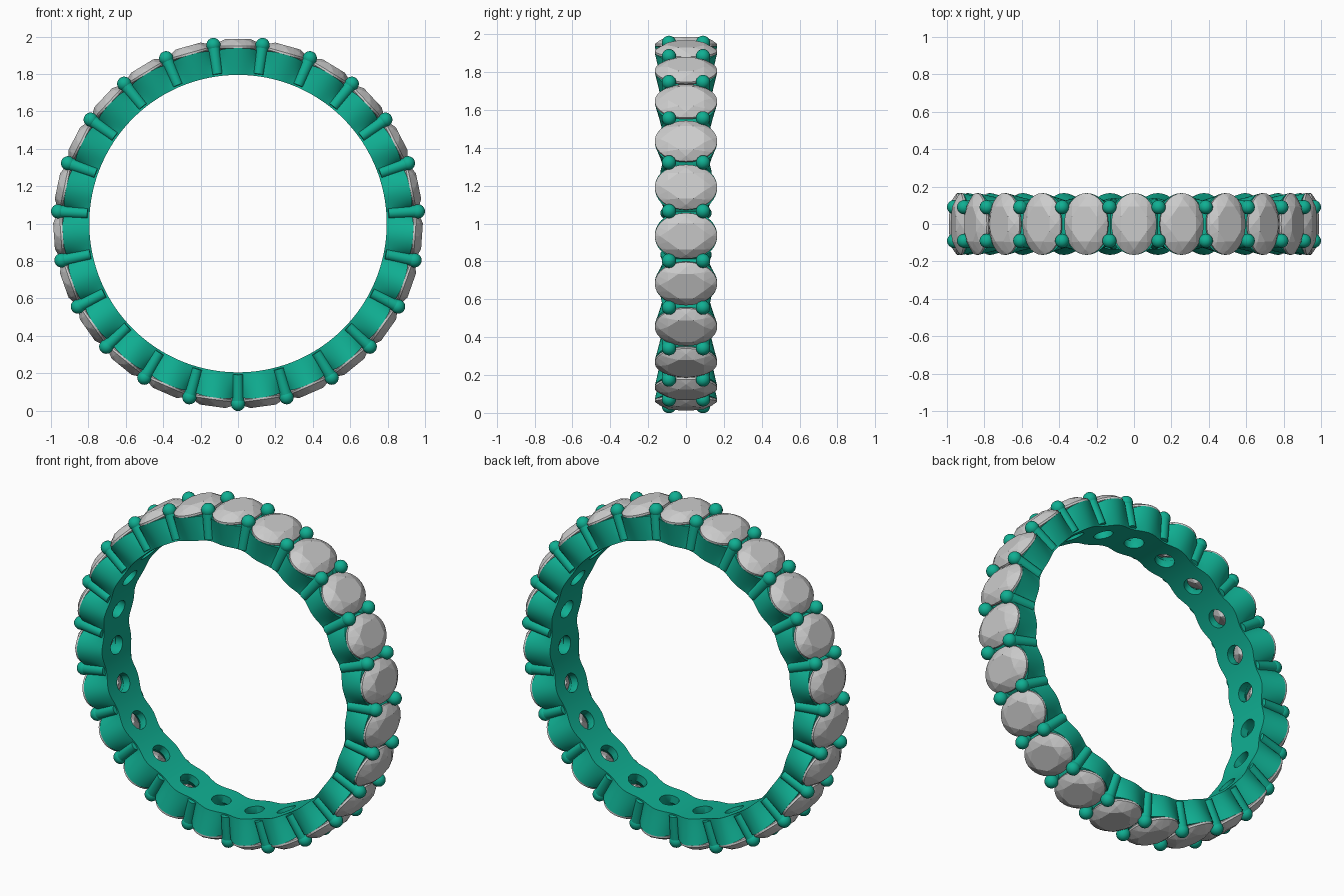
import bpy, bmesh, math
from mathutils import Matrix, Vector

if "Cube" in bpy.data.objects:
    bpy.data.objects.remove(bpy.data.objects["Cube"])

N = 23                       # stones around the ring
PITCH = 2 * math.pi / N
R_IN, R_OUT = 0.795, 0.938   # band radii
HX, HY = 0.121, 0.165        # stone half width and half length

green = bpy.data.materials.new("green_metal")
green.diffuse_color = (0.005, 0.43, 0.29, 1)
green.use_nodes = True
green.node_tree.nodes["Principled BSDF"].inputs["Base Color"].default_value = green.diffuse_color


def frame(k):
    # local z points outward from the ring centre, y along the finger
    return Matrix.Translation((0, 0, 1)) @ Matrix.Rotation(k * PITCH, 4, 'Y')


def finish(bm, name, mat=None):
    bmesh.ops.recalc_face_normals(bm, faces=bm.faces)
    me = bpy.data.meshes.new(name)
    bm.to_mesh(me)
    bm.free()
    ob = bpy.data.objects.new(name, me)
    bpy.context.collection.objects.link(ob)
    if mat:
        me.materials.append(mat)
    return ob


def activate(ob):
    bpy.ops.object.select_all(action='DESELECT')
    ob.select_set(True)
    bpy.context.view_layer.objects.active = ob


def ellipse(bm, m, n, a, b, h, off=0.0):
    pts = [2 * math.pi * (i + off) / n for i in range(n)]
    return [bm.verts.new(m @ Vector((a * math.cos(t), b * math.sin(t), h))) for t in pts]


def skin(bm, loops, closed=False):
    pairs = list(zip(loops, loops[1:]))
    if closed:
        pairs.append((loops[-1], loops[0]))
    for p, q in pairs:
        for i in range(len(p)):
            j = (i + 1) % len(p)
            bm.faces.new((p[i], p[j], q[j], q[i]))


# Scalloped band: side walls flare into a cup under every stone
bm = bmesh.new()
SUB, LEV = 16, 7
loops = []
for s in range(N * SUB):
    u = (s % SUB) / SUB * 2
    u = u if u <= 1 else u - 2
    rim = max(0.085, HY * math.sqrt(1 - (0.95 * u) ** 2))
    inner = 0.126 + 0.010 * math.cos(math.pi * u)
    top = R_OUT - 0.025 * u ** 6
    m = frame(s / SUB)
    side = []
    for i in range(LEV):
        t = i / (LEV - 1)
        side.append((inner + (rim - inner) * t ** 1.1, R_IN + (top - R_IN) * t))
    prof = side + [(-y, r) for y, r in reversed(side)]
    loops.append([bm.verts.new(m @ Vector((0, y, r))) for y, r in prof])
skin(bm, loops, True)
band = finish(bm, "band", green)

# Tapered stone seats with round holes through the band
bm = bmesh.new()
for k in range(N):
    m = frame(k)
    rings = [ellipse(bm, m, 32, a, b, h) for a, b, h in
             ((0.052, 0.055, 0.76), (0.052, 0.055, 0.84), (0.112, 0.154, 0.945))]
    skin(bm, rings)
    bm.faces.new(rings[0])
    bm.faces.new(rings[-1])
cutter = finish(bm, "seat_cutter")
cutter.hide_render = True
mod = band.modifiers.new("seats", 'BOOLEAN')
mod.operation = 'DIFFERENCE'
mod.solver = 'EXACT'
mod.object = cutter
activate(band)
bpy.ops.object.modifier_apply(modifier=mod.name)
bpy.data.objects.remove(cutter)
bpy.ops.object.shade_smooth_by_angle(angle=math.radians(40))

# Faceted oval stones
for k in range(N):
    bm = bmesh.new()
    m = frame(k)
    for n, sc, h, off in ((8, 0.62, 0.986, 0.5), (8, 0.83, 0.970, 0), (32, 1, 0.949, 0),
                          (32, 1, 0.938, 0), (8, 0.55, 0.880, 0.5)):
        ellipse(bm, m, n, HX * sc, HY * sc, h, off)
    bm.verts.new(m @ Vector((0, 0, 0.825)))
    bmesh.ops.convex_hull(bm, input=bm.verts)
    finish(bm, f"oval_stone_{k + 1}")

# Paired prongs with ball tips in each gap
bm = bmesh.new()
for k in range(N):
    for sy in (-1, 1):
        m = frame(k + 0.5)
        foot, tip = Vector((0, sy * 0.108, 0.805)), Vector((0, sy * 0.09, 0.964))
        d = tip - foot
        rot = d.to_track_quat('Z', 'Y').to_matrix().to_4x4()
        bmesh.ops.create_cone(bm, cap_ends=True, segments=20, radius1=0.028, radius2=0.033,
                              depth=d.length, matrix=m @ Matrix.Translation((foot + tip) / 2) @ rot)
        bmesh.ops.create_uvsphere(bm, u_segments=20, v_segments=12, radius=0.038,
                                  matrix=m @ Matrix.Translation(tip))
prongs = finish(bm, "prongs", green)
activate(prongs)
bpy.ops.object.shade_smooth_by_angle(angle=math.radians(40))
